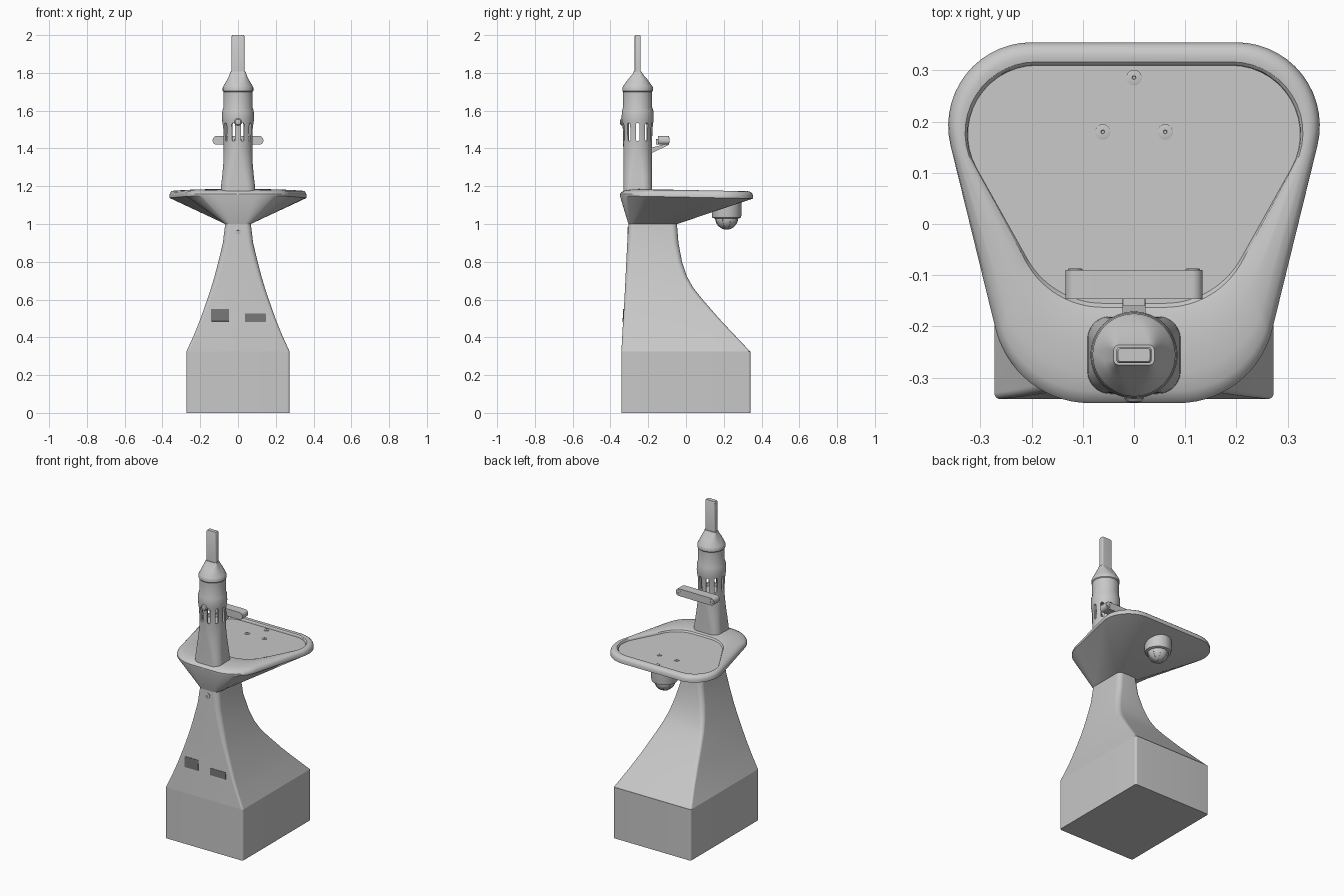
import bpy, bmesh, math
from mathutils import Vector, Matrix

cube = bpy.data.objects.get("Cube")
if cube:
    bpy.data.objects.remove(cube, do_unlink=True)


def material(name, value):
    mat = bpy.data.materials.new(name)
    mat.use_nodes = True
    color = (value, value, value, 1)
    mat.diffuse_color = color
    mat.node_tree.nodes["Principled BSDF"].inputs["Base Color"].default_value = color
    return mat


GREY = material("light grey", 0.58)
DARK = material("dark grey", 0.18)


def rounded(corners, radii, n=10):
    """Counter-clockwise outline with an arc at every corner."""
    out = []
    pts = [Vector(c) for c in corners]
    for i, (p, r) in enumerate(zip(pts, radii)):
        a = (pts[i - 1] - p).normalized()
        b = (pts[(i + 1) % len(pts)] - p).normalized()
        half = a.angle(b) / 2
        centre = p + (a + b).normalized() * r / math.sin(half)
        start = p + a * r / math.tan(half) - centre
        for k in range(n + 1):
            turn = Matrix.Rotation((math.pi - 2 * half) * k / n, 2)
            out.append(centre + turn @ start)
    return out


def rect(hx, hy, r, cy=0.0, n=10):
    r = min(r, hx * 0.999, hy * 0.999)
    return rounded([(-hx, cy - hy), (hx, cy - hy), (hx, cy + hy), (-hx, cy + hy)], [r] * 4, n)


def level(outline, z):
    return [Vector((p.x, p.y, z)) for p in outline]


def loft(name, rings, mat=GREY):
    """Skin a closed stack of rings with equal point counts."""
    bm = bmesh.new()
    loops = [[bm.verts.new(p) for p in ring] for ring in rings]
    n = len(loops[0])
    for low, high in zip(loops, loops[1:]):
        for i in range(n):
            j = (i + 1) % n
            bm.faces.new((low[i], low[j], high[j], high[i]))
    bm.faces.new(loops[0][::-1])
    bm.faces.new(loops[-1])
    bmesh.ops.recalc_face_normals(bm, faces=bm.faces)
    mesh = bpy.data.meshes.new(name)
    bm.to_mesh(mesh)
    bm.free()
    mesh.materials.append(mat)
    obj = bpy.data.objects.new(name, mesh)
    bpy.context.collection.objects.link(obj)
    return obj


def lathe(name, profile, place=Matrix()):
    obj = loft(name, [level(rect(r, r, r, n=8), z) for r, z in profile])
    obj.matrix_world = place
    return obj


def plate(name, outline, y0, y1, mat=GREY):
    """Outline drawn in x and z, extruded along y."""
    return loft(name, [[Vector((p.x, y, p.y)) for p in outline] for y in (y0, y1)], mat)


def cut(target, cutter):
    cutter.hide_render = True
    mod = target.modifiers.new("cut", "BOOLEAN")
    mod.operation, mod.solver, mod.object = "DIFFERENCE", "EXACT", cutter
    bpy.context.view_layer.objects.active = target
    bpy.ops.object.modifier_apply(modifier=mod.name)
    bpy.data.objects.remove(cutter, do_unlink=True)


# Base block and flared pedestal: z, half width, front y, back y, corner radius
loft("base_block", [level(rect(0.273, 0.342, 0.012), z) for z in (0, 0.325)])
pedestal = [
    (0.325, 0.273, -0.342, 0.34, 0.012), (0.42, 0.23, -0.337, 0.25, 0.014),
    (0.5, 0.198, -0.332, 0.175, 0.016), (0.6, 0.163, -0.326, 0.088, 0.02),
    (0.66, 0.143, -0.323, 0.04, 0.022), (0.72, 0.125, -0.32, 0.006, 0.025),
    (0.8, 0.104, -0.316, -0.021, 0.028), (0.9, 0.08, -0.311, -0.04, 0.03),
    (1.0, 0.068, -0.305, -0.048, 0.03)]
loft("pedestal", [level(rect(w, (b - f) / 2, r, (f + b) / 2), z) for z, w, f, b, r in pedestal])


# Tray: narrow neck flaring to a rounded rim around a recessed floor
def trapezoid(front_x, front_y, back_x, back_y, front_r, back_r):
    return rounded([(-front_x, front_y), (front_x, front_y), (back_x, back_y), (-back_x, back_y)],
                   [front_r, front_r, back_r, back_r], 14)


outer = trapezoid(0.235, -0.35, 0.408, 0.355, 0.19, 0.163)
inner = trapezoid(0.16, -0.155, 0.42, 0.31, 0.17, 0.135)
rings = [level(rect(0.068, 0.129, 0.03, -0.176, 14), 1.0)]
for f, z in [(0, 1.142), (0, 1.152), (0.04, 1.162), (0.12, 1.17), (0.3, 1.177),
             (0.6, 1.18), (0.85, 1.178), (0.96, 1.173), (1, 1.164)]:
    mix = [a.lerp(b, f) for a, b in zip(outer, inner)]
    rings.append([Vector((p.x, p.y, z - 0.02 * p.y)) for p in mix])
loft("tray", rings)

# Mast: squarish foot turning into a round tube, collar and cone
MAST_Y = -0.256
mast_rows = [
    (1.165, 0.092, 0.076, 0.045), (1.2, 0.09, 0.075, 0.045), (1.26, 0.083, 0.075, 0.05),
    (1.32, 0.078, 0.075, 0.06), (1.4, 0.076, 0.076, 0.1), (1.5, 0.078, 0.078, 0.1),
    (1.54, 0.083, 0.083, 0.1), (1.56, 0.085, 0.085, 0.1), (1.6, 0.083, 0.083, 0.1),
    (1.617, 0.077, 0.077, 0.1), (1.7, 0.077, 0.077, 0.1), (1.705, 0.081, 0.081, 0.1),
    (1.722, 0.081, 0.081, 0.1), (1.73, 0.077, 0.077, 0.1), (1.765, 0.057, 0.052, 0.04),
    (1.795, 0.043, 0.026, 0.015), (1.808, 0.04, 0.02, 0.012)]
mast = loft("mast", [level(rect(w, d, r, MAST_Y, 12), z) for z, w, d, r in mast_rows])
cut(mast, lathe("cavity", [(0.066, 1.42), (0.066, 1.56)], Matrix.Translation((0, MAST_Y, 0))))

# Ten vent slots, cut as five straight passes through the hollow mast
for i in range(5):
    slot = plate("slot", rect(0.009, 0.048, 0.009), -0.2, 0.2)
    slot.matrix_world = (Matrix.Translation((0, MAST_Y, 1.487))
                         @ Matrix.Rotation(math.radians(18 + 36 * i), 4, "Z"))
    cut(mast, slot)

loft("top_blade", [level(rect(w, d, 0.006, MAST_Y), z)
                   for z, w, d in [(1.79, 0.034, 0.016), (1.994, 0.034, 0.016), (2.0, 0.031, 0.013)]])

# Sensor bar held behind the mast by a sloping bracket
plate("sensor_bar", rect(0.134, 0.023, 0.021, 1.443), -0.147, -0.09)
bracket = [(-0.19, 1.372), (-0.092, 1.418), (-0.092, 1.428), (-0.19, 1.402)]
loft("bar_bracket", [[Vector((x, y, z)) for y, z in bracket] for x in (-0.022, 0.022)])
plate("bar_mount", rect(0.022, 0.014, 0.003, 1.435), -0.16, -0.14)

# Small round fittings: a ring with a recessed centre
FITTING = [(1, -1), (1, 0.15), (0.85, 0.2), (0.25, 0.2), (0.2, 0)]
BACKWARD = Matrix.Rotation(-math.pi / 2, 4, "X")
FORWARD = Matrix.Rotation(math.pi / 2, 4, "X")


def fitting(name, r, at, turn=Matrix()):
    lathe(name, [(a * r, b * r) for a, b in FITTING], Matrix.Translation(at) @ turn)


for side, x in (("left", 1), ("right", -1)):
    fitting(side + "_bar_lens", 0.014, (0.115 * x, -0.09, 1.443), BACKWARD)
    fitting(side + "_tray_screw", 0.015, (0.061 * x, 0.18, 1.161))
fitting("back_tray_screw", 0.015, (0, 0.286, 1.159))
fitting("tray_front_hole", 0.008, (0, -0.348, 1.154), FORWARD)
fitting("pedestal_front_button", 0.018, (0, -0.307, 0.965), FORWARD)

# Hooded eye on the front of the mast
lathe("mast_eye", [(0.019, -0.02), (0.019, 0.004), (0.014, 0.01), (0.006, 0.012)],
      Matrix.Translation((0, MAST_Y - 0.081, 1.54)) @ FORWARD)

# Dome camera beneath the tray
lathe("camera_housing", [(0.066, 1.03), (0.076, 1.034), (0.078, 1.045), (0.078, 1.15)],
      Matrix.Translation((0, 0.215, 0)))
arc = [math.radians(a) for a in range(4, 91, 10)]
lathe("camera_dome", [(0.061 * math.sin(a), -0.061 * math.cos(a)) for a in arc] + [(0.061, 0.01)],
      Matrix.Translation((0, 0.215, 1.032)))
for i in range(4):
    lathe("dome_rib", [(0.064, -0.003), (0.064, 0.003)], Matrix.Translation((0, 0.215, 1.034))
          @ Matrix.Rotation(math.pi * (i + 0.5) / 4, 4, "Z") @ FORWARD)

# Two dark panels on the pedestal front, leaning with the surface
for name, x, z, w, h in [("right_panel", -0.095, 0.518, 0.048, 0.033),
                         ("left_panel", 0.092, 0.503, 0.055, 0.022)]:
    panel = plate(name, rect(w, h, 0.002, n=2), -0.003, 0.004, DARK)
    panel.matrix_world = Matrix.Translation((x, -0.331, z)) @ Matrix.Rotation(-0.058, 4, "X")

# Smooth shading with sharp edges kept
bpy.ops.object.select_all(action="DESELECT")
for obj in bpy.context.collection.objects:
    if obj.type == "MESH":
        obj.select_set(True)
        bpy.context.view_layer.objects.active = obj
bpy.ops.object.shade_smooth_by_angle(angle=math.radians(30))
